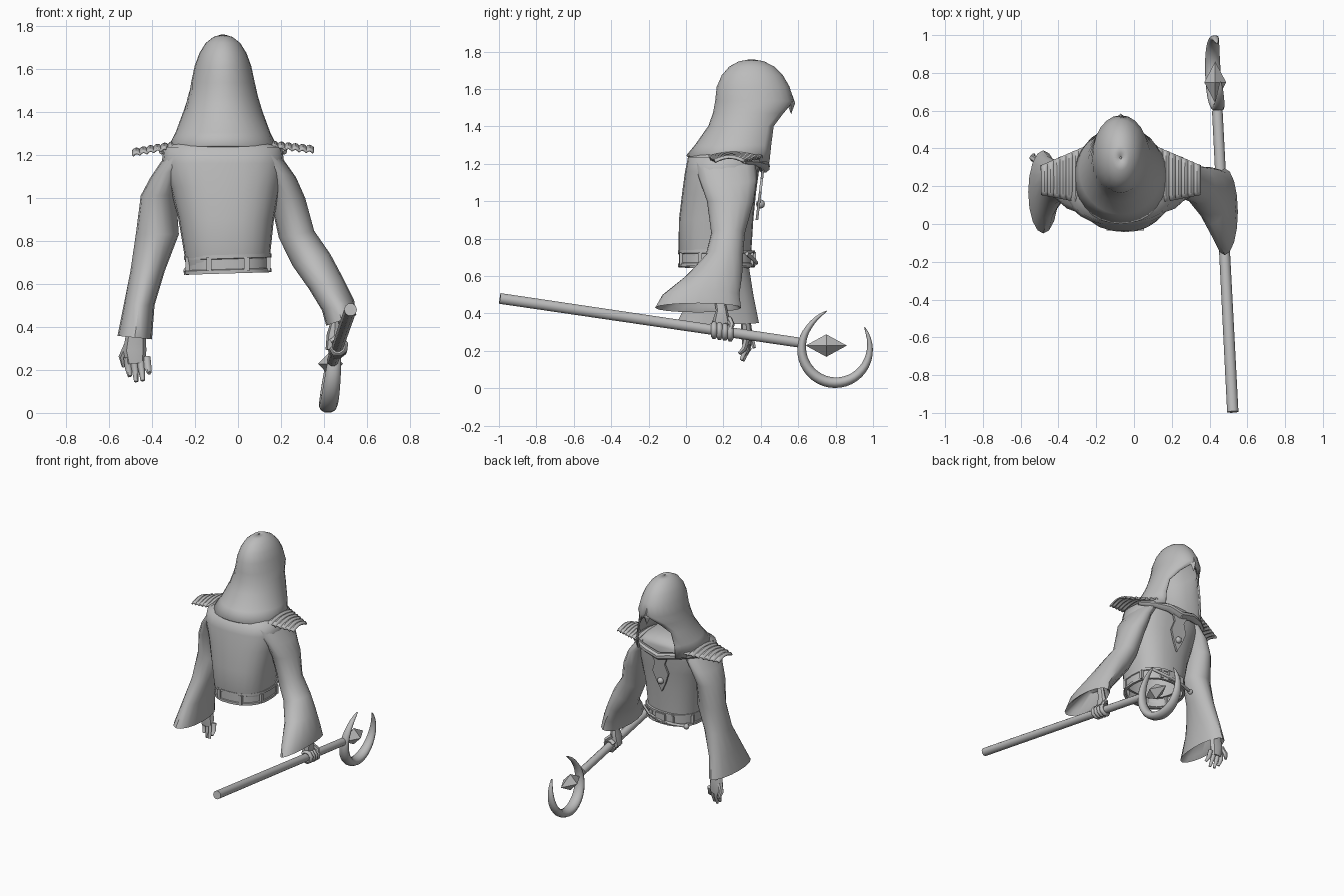
import bpy, bmesh
from math import sin, cos, pi, radians, asin
from mathutils import Vector

if "Cube" in bpy.data.objects:
    bpy.data.objects.remove(bpy.data.objects["Cube"])

grey = bpy.data.materials.new("plain_grey")
grey.use_nodes = True
grey.diffuse_color = (0.5, 0.5, 0.5, 1)
grey.node_tree.nodes["Principled BSDF"].inputs["Base Color"].default_value = (0.5, 0.5, 0.5, 1)
MID = -0.07  # centre line of the body


def finish(name, bm, angle=40, thick=0):
    bmesh.ops.remove_doubles(bm, verts=bm.verts, dist=0.0004)
    bmesh.ops.recalc_face_normals(bm, faces=bm.faces)
    me = bpy.data.meshes.new(name)
    bm.to_mesh(me)
    bm.free()
    me.materials.append(grey)
    ob = bpy.data.objects.new(name, me)
    bpy.context.scene.collection.objects.link(ob)
    if thick:
        mod = ob.modifiers.new("thickness", 'SOLIDIFY')
        mod.thickness, mod.offset = thick, 0
    bpy.ops.object.select_all(action='DESELECT')
    ob.select_set(True)
    bpy.context.view_layer.objects.active = ob
    bpy.ops.object.shade_smooth_by_angle(angle=radians(angle))


def loft(name, rows, closed=True, start=True, end=True, **kw):
    bm = bmesh.new()
    rows = [[bm.verts.new(p) for p in row] for row in rows]
    n = len(rows[0])
    for a, b in zip(rows, rows[1:]):
        for i in range(n if closed else n - 1):
            j = (i + 1) % n
            bm.faces.new((a[i], a[j], b[j], b[i]))
    if start:
        bm.faces.new(rows[0])
    if end:
        bm.faces.new(rows[-1])
    finish(name, bm, **kw)


def oval(cx, cy, cz, rx, ry, n=16, power=1.0, tilt=0.0):
    row = []
    for i in range(n):
        c, s = cos(2 * pi * i / n), sin(2 * pi * i / n)
        x = rx * abs(c) ** power * (1 if c > 0 else -1)
        y = ry * abs(s) ** power * (1 if s > 0 else -1)
        row.append((cx + x, cy + y, cz + tilt * x))
    return row


def tube(name, path, radii, n=8, wide=1.0, ref=(1, 0, 0), **kw):
    pts = [Vector(p) for p in path]
    rows = []
    for i, p in enumerate(pts):
        t = (pts[min(i + 1, len(pts) - 1)] - pts[max(i - 1, 0)]).normalized()
        side = Vector(ref) - t * t.dot(Vector(ref))
        side.normalize()
        up = t.cross(side)
        rows.append([p + side * cos(2 * pi * k / n) * radii[i] * wide
                     + up * sin(2 * pi * k / n) * radii[i] for k in range(n)])
    loft(name, rows, **kw)


def gem(name, at, rx, ry, rz, axis):
    # four-sided double pyramid with its long axis on y (1) or z (2)
    bm = bmesh.new()
    c, r = Vector(at), (Vector((rx, 0, 0)), Vector((0, ry, 0)), Vector((0, 0, rz)))
    other = r[3 - axis]
    ring = [bm.verts.new(c + v) for v in (r[0], other, -r[0], -other)]
    for tip in (bm.verts.new(c + r[axis]), bm.verts.new(c - r[axis])):
        for i in range(4):
            bm.faces.new((ring[i], ring[(i + 1) % 4], tip))
    finish(name, bm, angle=10)


def box(name, at, size):
    bm = bmesh.new()
    bmesh.ops.create_cube(bm, size=1)
    bmesh.ops.scale(bm, vec=size, verts=bm.verts)
    bmesh.ops.translate(bm, vec=at, verts=bm.verts)
    finish(name, bm)


def bead(name, at, radius):
    bm = bmesh.new()
    bmesh.ops.create_uvsphere(bm, u_segments=10, v_segments=6, radius=radius)
    bmesh.ops.translate(bm, vec=at, verts=bm.verts)
    finish(name, bm)


# Robe body, open at the waist: height, centre x, half width, back y, front y
body = [(.66, -.05, .19, -.02, .345), (.74, -.05, .20, -.04, .35), (.9, -.055, .222, -.038, .36),
        (1.05, -.06, .255, -.02, .375), (1.16, -.07, .285, -.005, .39), (1.235, -.07, .275, .01, .395),
        (1.26, -.07, .20, .07, .385), (1.285, -.07, .13, .12, .34), (1.295, -.07, .06, .18, .28)]
loft("robe_body", [oval(cx, (b + f) / 2, z, w, (f - b) / 2, 24, .8) for z, cx, w, b, f in body],
     start=False, angle=65)

# Hood: height, half width, back y, y of the front edge, half width of the face opening
hood = [(1.24, .255, .005, .442, .15), (1.30, .215, .055, .452, .152), (1.40, .178, .125, .465, .132),
        (1.47, .157, .15, .515, .075), (1.535, .142, .162, .57, 0), (1.61, .126, .170, .548, 0),
        (1.67, .104, .196, .513, 0), (1.715, .076, .235, .468, 0), (1.742, .042, .285, .415, 0),
        (1.753, .005, .345, .355, 0)]
rows = []
for z, w, b, edge, gap in hood:
    t0 = asin(gap / w)
    f = (2 * edge - b * (1 - cos(t0))) / (1 + cos(t0))
    row = []
    for i in range(25):
        t = t0 + (2 * pi - 2 * t0) * i / 24
        drop = .018 * (1 + cos(t)) if z < 1.25 else 0
        row.append((MID + w * sin(t), (b + f) / 2 + (f - b) / 2 * cos(t), z - drop))
    rows.append(row)
loft("hood", rows, closed=False, start=False, end=False, thick=.012, angle=60)
gem("hood_gem", (MID, .562, 1.525), .028, .022, .06, 2)

for s, side in ((1, "left"), (-1, "right")):
    # Ribbed shoulder plate, each rib rounded, sloping down outward
    rows = []
    for k in range(29):
        u = k / 28
        y0, y1 = .11 + .045 * u, .41 - .10 * u
        top = 1.246 - (.026 if s > 0 else .04) * u + .010 * abs(sin(7 * pi * u))
        rows.append([(MID + s * (.19 + .23 * u), y0 + (y1 - y0) * v / 8,
                      top + .022 * sin(pi * v / 8) - .012) for v in range(9)])
    loft(side + "_shoulder_plate", rows, closed=False, start=False, end=False, thick=.01, angle=35)
    # Lapel running to the breast
    tube(side + "_lapel", [(MID + s * .29, .31, 1.215), (MID + s * .20, .375, 1.21),
                           (MID + s * .10, .415, 1.20), (MID, .42, 1.175)],
         [.012, .018, .024, .024], wide=1.3, ref=(0, 1, .5))

# Breast pendant
bm = bmesh.new()
outline = [(-.075, 1.2), (.075, 1.2), (.04, 1.12), (.065, 1.05), (.035, .97), (0, .90),
           (-.035, .97), (-.065, 1.05), (-.04, 1.12)]
face = bm.faces.new([bm.verts.new((MID + x, .372 + (z - .9) * .12, z)) for x, z in outline])
out = bmesh.ops.extrude_face_region(bm, geom=[face])
bmesh.ops.translate(bm, vec=(0, .014, 0), verts=[v for v in out["geom"] if isinstance(v, bmesh.types.BMVert)])
finish("pendant_plate", bm)
bead("pendant_bead", (MID, .398, .985), .024)

# Belt with rims, loops, buckle and a knotted cord
loft("belt", [oval(-.047, .163, z, .195 + d, .198 + d, 24, .85, .03) for z, d in
              ((.648, -.01), (.648, .008), (.665, .008), (.668, .002), (.715, .002),
               (.718, .008), (.735, .008), (.735, -.01))], start=False, end=False, angle=30)
for i in range(8):
    a = 2 * pi * (i + .5) / 8
    box("belt_loop", (-.047 + .198 * cos(a) * abs(cos(a)) ** -.15,
                      .163 + .20 * sin(a) * abs(sin(a)) ** -.15, .692), (.024, .022, .066))
box("belt_buckle", (-.047, .36, .692), (.08, .03, .07))
tube("belt_cord", [(.12, .325, .72), (.05, .36, .69), (-.047, .375, .67), (-.14, .36, .665), (-.23, .33, .66)],
     [.011] * 5, n=6, ref=(0, 0, 1), angle=60)
bead("cord_knot", (-.235, .33, .66), .02)

# Wide sleeves with hollow cuffs: centre, half width, half depth, tilt
left = [(.10, .205, 1.235, .09, .165, -.3), (.185, .225, 1.12, .085, .155, -.3), (.23, .237, 1.0, .082, .125, 0),
        (.272, .225, .83, .082, .09, .2), (.342, .205, .71, .088, .10, .3), (.41, .15, .60, .08, .15, .3),
        (.465, .08, .50, .075, .205, .3), (.48, .065, .43, .07, .23, .35), (.475, .07, .45, .055, .20, .3),
        (.455, .12, .53, .04, .09, .2)]
right = [(-.24, .205, 1.235, .09, .165, .3), (-.322, .225, 1.12, .085, .155, .3), (-.37, .237, 1.01, .082, .125, 0),
         (-.375, .23, .83, .1, .095, 0), (-.42, .22, .66, .08, .115, 0), (-.46, .195, .50, .072, .165, 0),
         (-.48, .17, .35, .08, .22, -.1), (-.475, .18, .38, .06, .19, 0), (-.46, .25, .47, .04, .08, 0)]
for name, rows in (("left_sleeve", left), ("right_sleeve", right)):
    loft(name, [oval(*r[:5], tilt=r[5]) for r in rows], angle=45, start=False)

# Staff runs from the butt behind to the head in front
butt, head = Vector((.523, -.995, .48)), Vector((.441, .60, .245))
way = head - butt
tube("staff_shaft", [butt, head], [.03, .028], n=10)

# Crescent head, thickest in the middle and pointed at both tips
path, radii = [], []
for i in range(33):
    u = i / 32
    a = radians(103 + 295 * u)
    th = .003 + .027 * sin(pi * u) ** .7
    y, z = .797 + (.203 - th) * cos(a), .203 + (.203 - th) * sin(a)
    if u < .12:
        z += .015 * (1 - u / .12)
    path.append((.435 + .1 * (z - .2) - .05 * (y - .8), y, z))
    radii.append(th)
tube("staff_crescent", path, radii, wide=1.4, n=10, angle=60)
gem("staff_gem", (.43, .75, .228), .058, .11, .06, 1)

# Left hand gripping the staff
tube("left_wrist", [(.45, .17, .52), (.452, .19, .42), (.448, .19, .36), (.435, .185, .29)],
     [.026, .03, .048, .038], wide=.75)
for k in range(4):
    c = butt + way * ((1.145 + .029 * k) / 1.595)
    arc = [radians(150 - 45 * j) for j in range(8)]
    tube("left_finger", [(c.x + .036 * cos(a), c.y, c.z + .036 * sin(a)) for a in arc],
         [.016] * 7 + [.009], n=6, ref=(0, 1, 0), angle=60)
tube("left_thumb", [(.45, .23, .37), (.485, .245, .34), (.50, .235, .30)], [.018, .016, .009], n=6, ref=(0, 1, 0))

# Right hand hanging open
tube("right_wrist", [(-.465, .30, .47), (-.475, .32, .36), (-.48, .325, .29), (-.475, .325, .23)],
     [.028, .026, .03, .024], wide=1.8)
for k, tip in enumerate((.17, .145, .15, .185)):
    x = -.515 + .03 * k
    tube("right_finger", [(x, .325, .26), (x + .006, .335 - .008 * k, .21), (x + .012, .315 - .01 * k, tip)],
         [.018, .017, .01], n=6, angle=60)
tube("right_thumb", [(-.515, .335, .31), (-.538, .35, .26), (-.53, .365, .215)], [.018, .017, .01], n=6)
